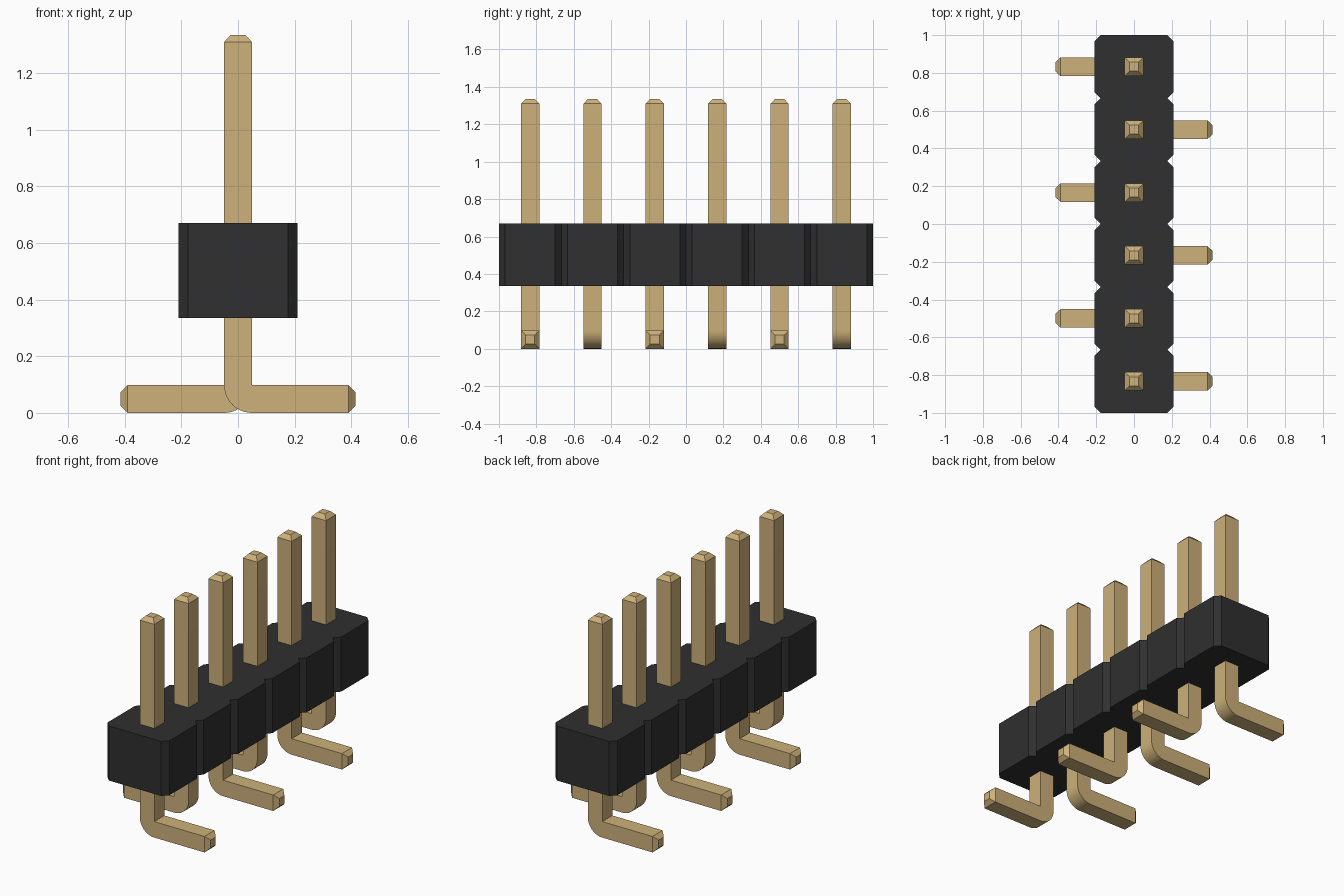
import bpy, bmesh, math
from mathutils import Vector

cube = bpy.data.objects.get("Cube")
if cube:
    bpy.data.objects.remove(cube, do_unlink=True)

PINS = 6
PITCH = 2 / PINS
HALF = 0.049            # half thickness of a pin
BEND = 0.098            # outer bend radius
BODY_X, CUT = 0.21, 0.033
BODY_Z0, BODY_Z1 = 0.335, 0.67
SHOULDER, TIP = 1.31, 0.025
FOOT = 0.39


def material(name, color, roughness):
    mat = bpy.data.materials.new(name)
    mat.use_nodes = True
    mat.diffuse_color = (*color, 1)
    bsdf = mat.node_tree.nodes["Principled BSDF"]
    bsdf.inputs["Base Color"].default_value = (*color, 1)
    bsdf.inputs["Roughness"].default_value = roughness
    return mat


def prism(bm, points, direction):
    """Extrude a closed outline along a direction."""
    face = bm.faces.new([bm.verts.new(p) for p in points])
    out = bmesh.ops.extrude_face_region(bm, geom=[face])
    verts = [v for v in out["geom"] if isinstance(v, bmesh.types.BMVert)]
    bmesh.ops.translate(bm, verts=verts, vec=direction)
    bmesh.ops.recalc_face_normals(bm, faces=bm.faces)


def taper_end(bm, direction):
    """Add a chamfered tip on the outermost face in a direction."""
    bm.normal_update()
    face = max((f for f in bm.faces if f.normal.dot(direction) > 0.99),
               key=lambda f: f.calc_center_median().dot(direction))
    tip = bmesh.ops.extrude_discrete_faces(bm, faces=[face])["faces"][0]
    center = tip.calc_center_median()
    for v in tip.verts:
        v.co = center + (v.co - center) * 0.5 + direction * TIP


def finish(bm, name, mat):
    bmesh.ops.recalc_face_normals(bm, faces=bm.faces)
    mesh = bpy.data.meshes.new(name)
    bm.to_mesh(mesh)
    bm.free()
    mesh.materials.append(mat)
    obj = bpy.data.objects.new(name, mesh)
    bpy.context.collection.objects.link(obj)
    return obj


black = material("black plastic", (0.029, 0.029, 0.029), 0.6)
gold = material("gold metal", (0.61, 0.44, 0.195), 0.5)

# Housing: a row of chamfered cells joined into one outline
side = []
for i in range(PINS):
    y0 = -1 + i * PITCH
    side += [(BODY_X - CUT, y0), (BODY_X, y0 + CUT), (BODY_X, y0 + PITCH - CUT)]
side.append((BODY_X - CUT, 1))
outline = side + [(-x, y) for x, y in reversed(side)]
bm = bmesh.new()
prism(bm, [(x, y, BODY_Z0) for x, y in outline], Vector((0, 0, BODY_Z1 - BODY_Z0)))
finish(bm, "housing", black)

# Pins: bent L profiles whose feet alternate between the two sides
arc = [(HALF - BEND * math.cos(a), BEND - BEND * math.sin(a))
       for a in (math.radians(90 * k / 10) for k in range(11))]
profile = [(HALF, SHOULDER), (-HALF, SHOULDER)] + arc + [
    (FOOT, 0), (FOOT, 2 * HALF), (HALF, 2 * HALF)]
for i in range(PINS):
    s = 1 if i % 2 == 0 else -1
    y = -1 + (i + 0.5) * PITCH
    bm = bmesh.new()
    prism(bm, [(s * x, y - HALF, z) for x, z in profile], Vector((0, 2 * HALF, 0)))
    taper_end(bm, Vector((0, 0, 1)))
    taper_end(bm, Vector((s, 0, 0)))
    pin = finish(bm, f"pin_{i + 1}", gold)
    bpy.ops.object.select_all(action="DESELECT")
    pin.select_set(True)
    bpy.context.view_layer.objects.active = pin
    bpy.ops.object.shade_smooth_by_angle(angle=math.radians(30))
